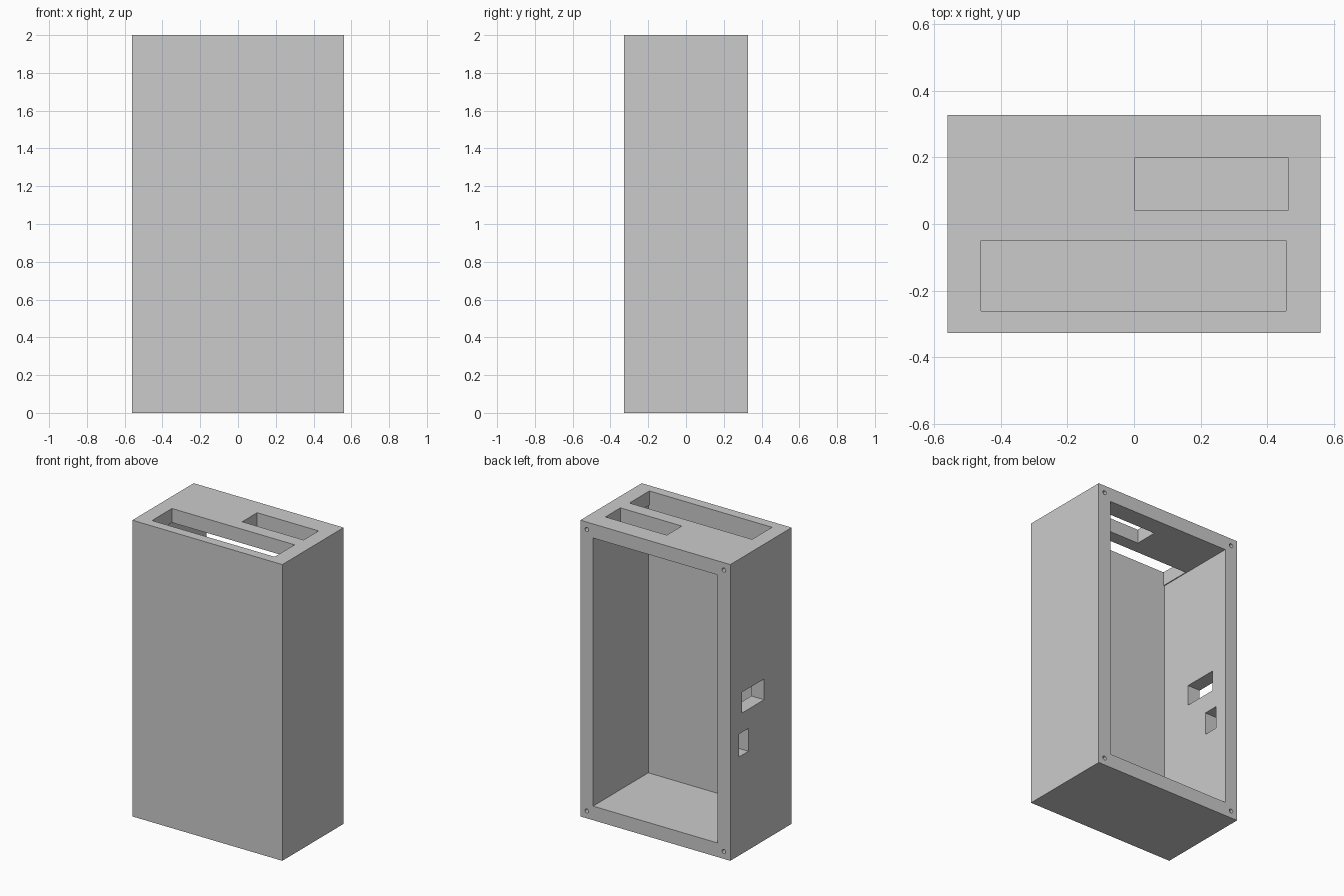
import bpy
from mathutils import Vector

cube = bpy.data.objects.get("Cube")
if cube:
    bpy.data.objects.remove(cube, do_unlink=True)

# Overall size and wall limits
HX, HY, H = 0.56, 0.327, 2.0
INNER_X, INNER_FRONT, RIM = 0.465, -0.262, 0.095
OUT = 0.05  # how far cutters reach past the shell

grey = bpy.data.materials.new("light_grey")
grey.use_nodes = True
grey.diffuse_color = (0.6, 0.6, 0.6, 1)
grey.node_tree.nodes["Principled BSDF"].inputs["Base Color"].default_value = (0.6, 0.6, 0.6, 1)


def box(name, low, high):
    """Axis-aligned box between two corners."""
    low, high = Vector(low), Vector(high)
    bpy.ops.mesh.primitive_cube_add(size=1)
    ob = bpy.context.object
    ob.name = name
    for v in ob.data.vertices:
        v.co = (low + high) / 2 + v.co * (high - low)
    ob.data.materials.append(grey)
    return ob


def cut(target, cutter):
    """Subtract a cutter, then remove it."""
    cutter.hide_render = True
    mod = target.modifiers.new("cut", "BOOLEAN")
    mod.operation = "DIFFERENCE"
    mod.solver = "EXACT"
    mod.object = cutter
    bpy.context.view_layer.objects.active = target
    bpy.ops.object.modifier_apply(modifier=mod.name)
    bpy.data.objects.remove(cutter, do_unlink=True)


# Outer shell
case = box("enclosure_case", (-HX, -HY, 0), (HX, HY, H))

# Main cavity, open at the back
cut(case, box("cavity", (-INNER_X, INNER_FRONT, RIM), (INNER_X, HY + OUT, H - RIM)))

# Slots through the top: wide front slot and short rear slot
for x0, x1, y0, y1 in [(-0.459, 0.457, INNER_FRONT, -0.049), (0.003, 0.462, 0.04, 0.2)]:
    cut(case, box("top_slot", (x0, y0, H - RIM - OUT), (x1, y1, H + OUT)))

# Connector windows through the right wall
for y0, y1, z0, z1 in [(-0.033, 0.203, 0.95, 1.09), (0.134, 0.236, 0.666, 0.82)]:
    cut(case, box("side_window", (-HX - OUT, y0, z0), (-INNER_X + OUT, y1, z1)))

# Blind screw holes in the corners of the back rim
for x in (-0.512, 0.512):
    for z in (0.05, H - 0.05):
        bpy.ops.mesh.primitive_cylinder_add(vertices=24, radius=0.014, depth=0.3,
                                            location=(x, HY, z), rotation=(1.570796, 0, 0))
        hole = bpy.context.object
        hole.data.materials.append(grey)
        cut(case, hole)

# Single material on every face
case.data.materials.clear()
case.data.materials.append(grey)
for face in case.data.polygons:
    face.material_index = 0
    face.use_smooth = False
